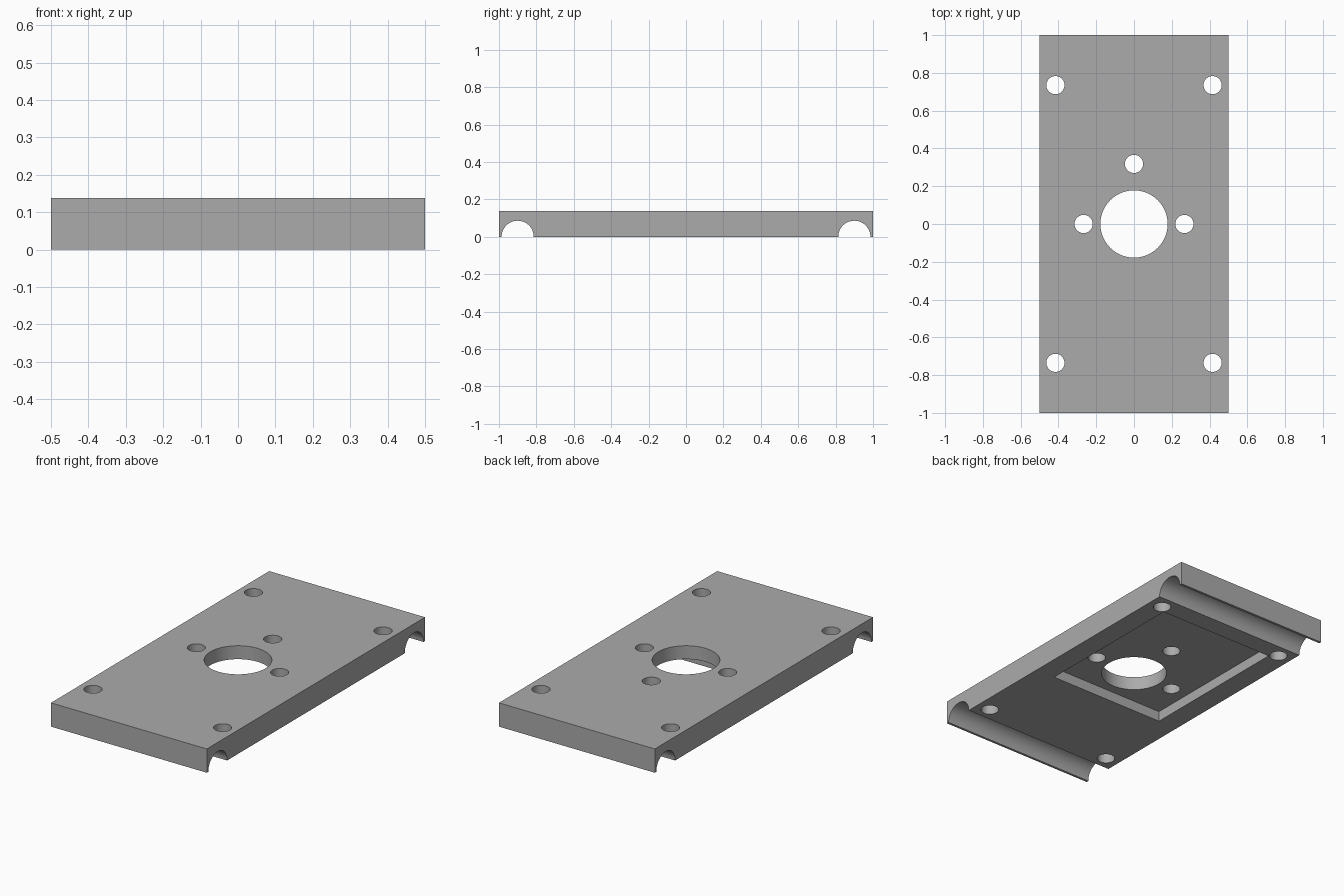
import bpy
from math import cos, sin, pi, radians

cube = bpy.data.objects.get("Cube")
if cube:
    bpy.data.objects.remove(cube, do_unlink=True)

WIDTH, LENGTH, HEIGHT = 1.0, 2.0, 0.138
GROOVE_Y, GROOVE_R = 0.9, 0.086
POCKET_X, POCKET_FRONT, POCKET_BACK, POCKET_DEPTH = 0.375, -0.234, 0.70, 0.06
BORE_R, HOLE_R = 0.178, 0.048

grey = bpy.data.materials.new("plain grey")
grey.use_nodes = True
colour = (0.41, 0.41, 0.41, 1)
grey.diffuse_color = colour
grey.node_tree.nodes["Principled BSDF"].inputs["Base Color"].default_value = colour


def cut(target, cutter):
    """Subtract the cutter from the target and remove it."""
    cutter.hide_render = True
    mod = target.modifiers.new("cut", "BOOLEAN")
    mod.operation = "DIFFERENCE"
    mod.solver = "EXACT"
    mod.object = cutter
    bpy.context.view_layer.objects.active = target
    bpy.ops.object.modifier_apply(modifier=mod.name)
    bpy.data.objects.remove(cutter, do_unlink=True)


def cut_hole(target, x, y, radius, segments):
    bpy.ops.mesh.primitive_cylinder_add(vertices=segments, radius=radius, depth=1,
                                        location=(x, y, 0))
    cut(target, bpy.context.object)


# Plate: side profile with two half-round grooves, extruded across the width
def arch(y, steps=32):
    return [(y - GROOVE_R * cos(pi * i / steps), GROOVE_R * sin(pi * i / steps))
            for i in range(steps + 1)]


half = LENGTH / 2
profile = ([(-half, 0)] + arch(-GROOVE_Y) + arch(GROOVE_Y)
           + [(half, 0), (half, HEIGHT), (-half, HEIGHT)])
n = len(profile)
verts = [(x, y, z) for x in (-WIDTH / 2, WIDTH / 2) for y, z in profile]
faces = [tuple(reversed(range(n))), tuple(range(n, 2 * n))]
faces += [(i, (i + 1) % n, (i + 1) % n + n, i + n) for i in range(n)]
mesh = bpy.data.meshes.new("mounting_plate")
mesh.from_pydata(verts, [], faces)
mesh.materials.append(grey)
plate = bpy.data.objects.new("mounting_plate", mesh)
bpy.context.collection.objects.link(plate)

# Rectangular pocket in the underside
bpy.ops.mesh.primitive_cube_add(size=1, location=(0, (POCKET_FRONT + POCKET_BACK) / 2, 0))
pocket = bpy.context.object
pocket.scale = (2 * POCKET_X, POCKET_BACK - POCKET_FRONT, 2 * POCKET_DEPTH)
cut(plate, pocket)

# Central bore, three holes around it and four corner holes
cut_hole(plate, 0, 0, BORE_R, 96)
small_holes = [(-0.267, 0), (0.267, 0), (0, 0.318)]
small_holes += [(sx * 0.416, sy * 0.735) for sx in (-1, 1) for sy in (-1, 1)]
for x, y in small_holes:
    cut_hole(plate, x, y, HOLE_R, 48)

# Smooth curved walls, crisp edges
bpy.ops.object.select_all(action="DESELECT")
plate.select_set(True)
bpy.context.view_layer.objects.active = plate
bpy.ops.object.shade_smooth_by_angle(angle=radians(30))
